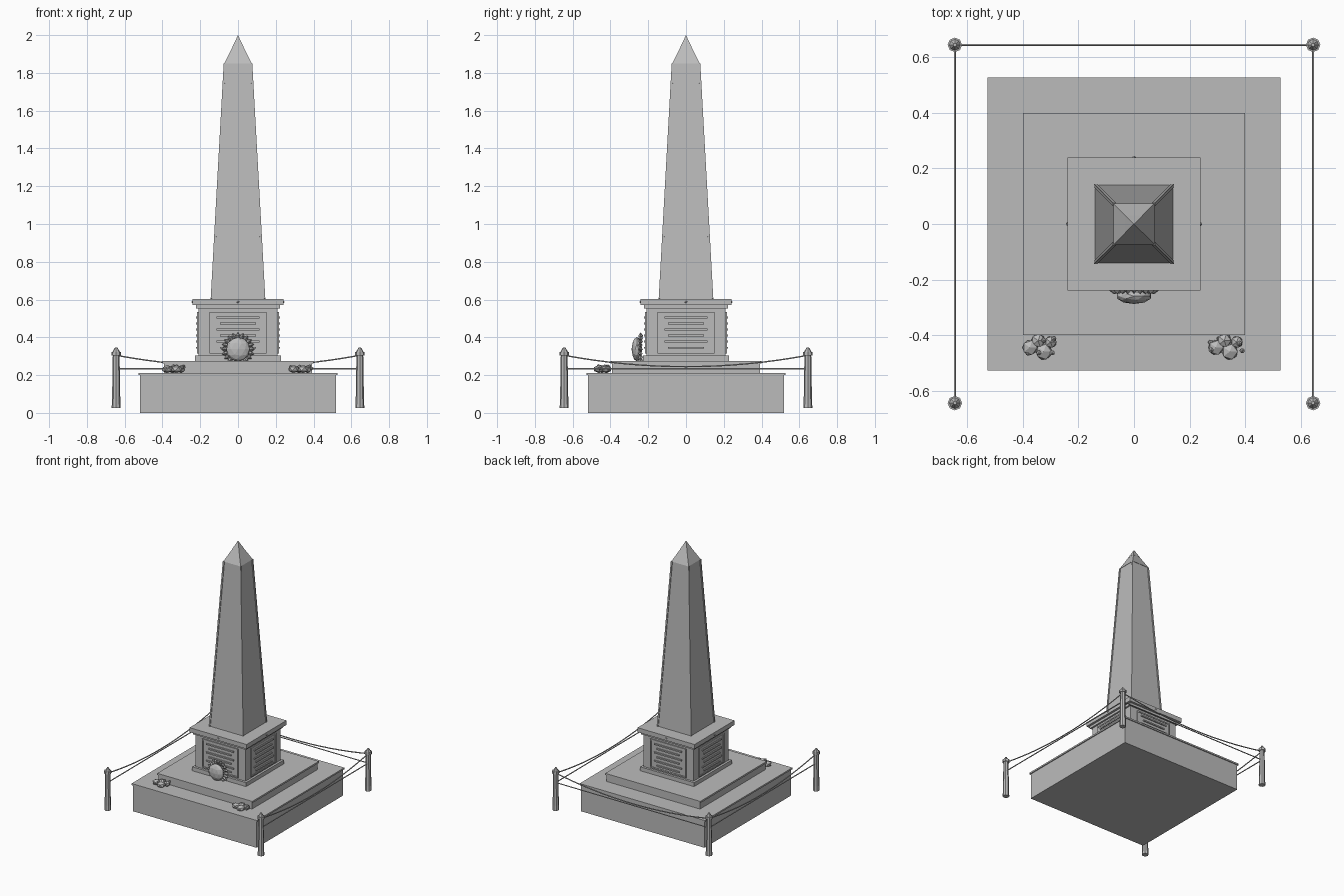
import bpy, bmesh, math, random
from mathutils import Vector, Matrix

random.seed(4)
if "Cube" in bpy.data.objects:
    bpy.data.objects.remove(bpy.data.objects["Cube"])

stone = bpy.data.materials.new("grey stone")
stone.use_nodes = True
GREY = (0.5, 0.5, 0.5, 1)
stone.diffuse_color = GREY
stone.node_tree.nodes["Principled BSDF"].inputs["Base Color"].default_value = GREY


def finish(name, bm):
    bmesh.ops.recalc_face_normals(bm, faces=bm.faces)
    mesh = bpy.data.meshes.new(name)
    bm.to_mesh(mesh)
    bm.free()
    mesh.materials.append(stone)
    ob = bpy.data.objects.new(name, mesh)
    bpy.context.collection.objects.link(ob)
    return ob


def add_box(bm, centre, size):
    m = Matrix.Translation(centre) @ Matrix.Diagonal((*size, 1))
    bmesh.ops.create_cube(bm, size=1, matrix=m)


def add_ball(bm, centre, scale, level=1):
    m = Matrix.Translation(centre) @ Matrix.Diagonal((*scale, 1))
    bmesh.ops.create_icosphere(bm, subdivisions=level, radius=1, matrix=m)


def add_rod(bm, a, b, r, sides=6, r2=None):
    a, b = Vector(a), Vector(b)
    rot = (b - a).to_track_quat('Z', 'Y').to_matrix().to_4x4()
    bmesh.ops.create_cone(bm, cap_ends=True, segments=sides, radius1=r,
                          radius2=r if r2 is None else r2, depth=(b - a).length,
                          matrix=Matrix.Translation((a + b) / 2) @ rot)


def square_taper(name, half0, half1, z0, z1):
    bm = bmesh.new()
    m = Matrix.Translation((0, 0, (z0 + z1) / 2)) @ Matrix.Rotation(math.pi / 4, 4, 'Z')
    bmesh.ops.create_cone(bm, cap_ends=True, segments=4, radius1=half0 * math.sqrt(2),
                          radius2=half1 * math.sqrt(2), depth=z1 - z0, matrix=m)
    bmesh.ops.remove_doubles(bm, verts=bm.verts, dist=0.0001)
    return finish(name, bm)


# Stepped base, pedestal and shaft
for name, h0, h1, z0, z1 in [
        ("base_block", 0.52, 0.52, 0, 0.2),
        ("base_lip", 0.527, 0.527, 0.2, 0.212),
        ("upper_step", 0.393, 0.393, 0.212, 0.262),
        ("upper_step_lip", 0.4, 0.4, 0.262, 0.275),
        ("pedestal_foot", 0.227, 0.227, 0.275, 0.305),
        ("pedestal_body", 0.21, 0.21, 0.305, 0.552),
        ("pedestal_moulding", 0.223, 0.223, 0.552, 0.57),
        ("pedestal_cap", 0.24, 0.24, 0.57, 0.604),
        ("shaft", 0.14, 0.07, 0.604, 1.85),
        ("pyramid_top", 0.073, 0, 1.85, 1.995),
        ("pyramid_tip", 0.03, 0, 1.937, 2)]:
    square_taper(name, h0, h1, z0, z1)

# Slim trims along the shaft corners
bm = bmesh.new()
for sx in (-1, 1):
    for sy in (-1, 1):
        add_rod(bm, (sx * 0.139, sy * 0.139, 0.604), (sx * 0.07, sy * 0.07, 1.85), 0.008, 4)
finish("corner_trims", bm)

# Framed panels with raised rows and a cap stud on each pedestal side
for i, side in enumerate(("front", "left", "back", "right")):
    bm = bmesh.new()
    add_box(bm, (0, -0.211, 0.425), (0.29, 0.006, 0.215))
    for s in (-1, 1):
        add_box(bm, (s * 0.145, -0.212, 0.425), (0.01, 0.012, 0.215))
        add_box(bm, (0, -0.212, 0.425 + s * 0.105), (0.3, 0.012, 0.01))
    for row in range(6):
        width = 0.23 if row % 2 else 0.19
        add_box(bm, (0, -0.216, 0.345 + row * 0.032), (width, 0.012, 0.01))
    add_ball(bm, (0, -0.24, 0.587), (0.008, 0.006, 0.006))
    bm.transform(Matrix.Rotation(i * math.pi / 2, 4, 'Z'))
    finish(side + "_panel", bm)

# Wreath: flattened boss ringed by pointed leaves
bm = bmesh.new()
add_ball(bm, (0, -0.26, 0.337), (0.064, 0.028, 0.064), 2)
finish("wreath_boss", bm)
bm = bmesh.new()
for i in range(20):
    a = i * math.tau / 20
    d = Vector((math.cos(a), 0, math.sin(a)))
    c = Vector((0, -0.24, 0.337))
    add_rod(bm, c + d * 0.055, c + d * 0.073, 0.006, 4, 0.012)
    add_rod(bm, c + d * 0.073, c + d * 0.088, 0.012, 4, 0.001)
finish("wreath_leaves", bm)

# Flower bunches on the front of the base
for name, x in (("right_flowers", -0.34), ("left_flowers", 0.33)):
    bm = bmesh.new()
    for dx, dy, r in ((-0.035, -0.445, 0.03), (0.015, -0.46, 0.032),
                      (-0.005, -0.42, 0.028), (0.04, -0.425, 0.024)):
        add_ball(bm, (x + dx, dy, 0.232), (r, r, 0.022))
    for _ in range(12):
        p = (x + random.uniform(-0.06, 0.06), random.uniform(-0.47, -0.4),
             random.uniform(0.225, 0.25))
        add_ball(bm, p, (0.01, 0.01, 0.01))
    finish(name, bm)

# Corner posts
P = 0.645
for sy, end in ((-1, "front"), (1, "back")):
    for sx, side in ((-1, "right"), (1, "left")):
        bm = bmesh.new()
        for r0, r1, z0, z1 in ((0.024, 0.022, 0.027, 0.065), (0.022, 0.018, 0.065, 0.305),
                               (0.026, 0.026, 0.305, 0.323), (0.02, 0.006, 0.323, 0.347)):
            add_rod(bm, (sx * P, sy * P, z0), (sx * P, sy * P, z1), r0, 8, r1)
        finish(end + "_" + side + "_post", bm)

# Sagging ropes and straight rails on three sides, open at the front
for name, a, b in (("right", (-P, -P), (-P, P)), ("back", (-P, P), (P, P)),
                   ("left", (P, P), (P, -P))):
    a, b = Vector((*a, 0)), Vector((*b, 0))
    bm = bmesh.new()
    add_rod(bm, a + Vector((0, 0, 0.233)), b + Vector((0, 0, 0.233)), 0.004)
    finish(name + "_rail", bm)
    curve = bpy.data.curves.new(name + "_rope", 'CURVE')
    curve.dimensions = '3D'
    curve.bevel_depth = 0.004
    curve.bevel_resolution = 1
    curve.use_fill_caps = True
    spline = curve.splines.new('POLY')
    spline.points.add(16)
    for i, pt in enumerate(spline.points):
        t = i / 16
        p = a.lerp(b, t)
        pt.co = (p.x, p.y, 0.245 + 0.06 * (2 * t - 1) ** 2, 1)
    curve.materials.append(stone)
    bpy.context.collection.objects.link(bpy.data.objects.new(name + "_rope", curve))
